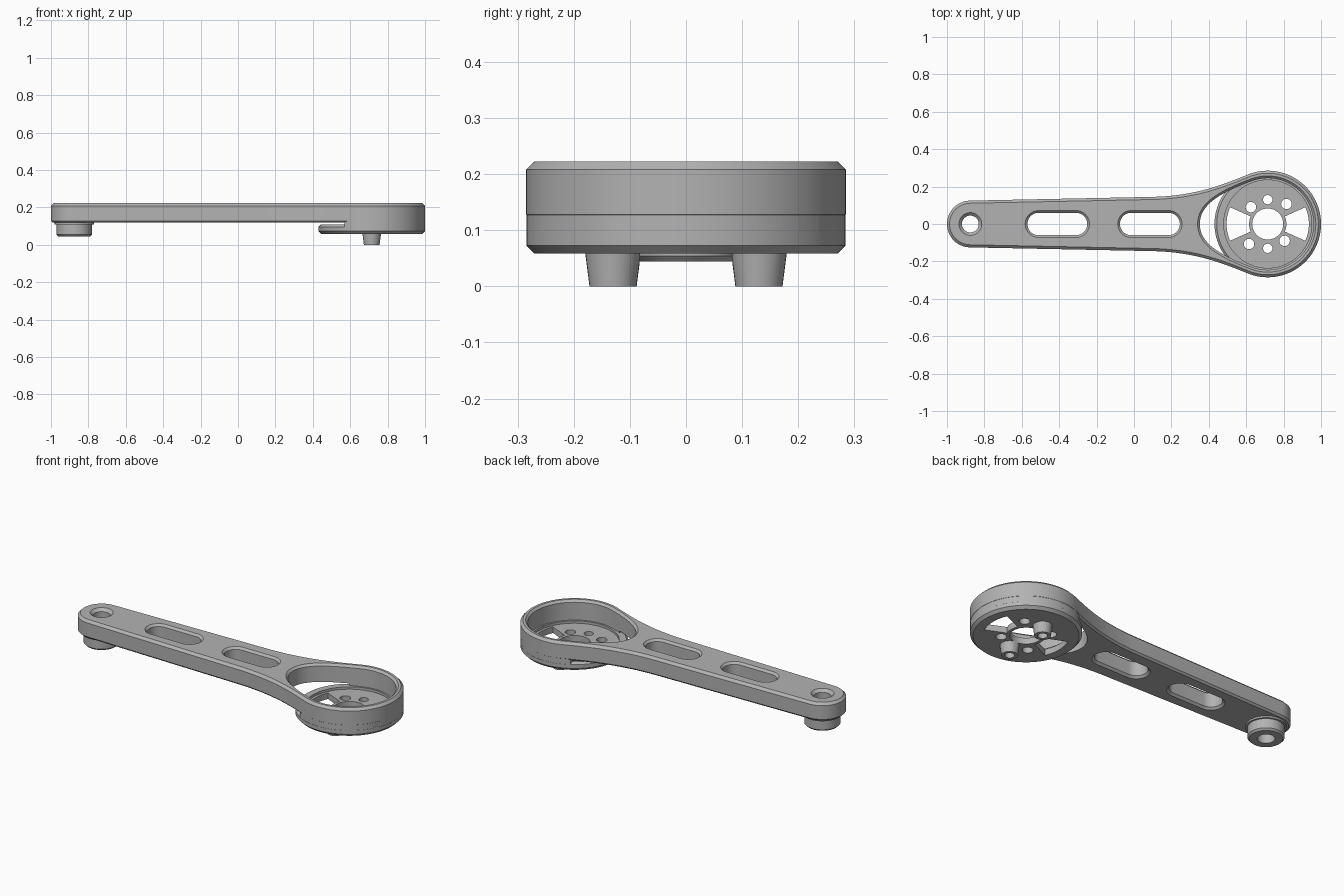
import bpy, bmesh, math
from mathutils import Vector
from mathutils.geometry import interpolate_bezier

if "Cube" in bpy.data.objects:
    bpy.data.objects.remove(bpy.data.objects["Cube"])

grey = bpy.data.materials.new("satin grey")
grey.use_nodes = True
colour = (0.45, 0.45, 0.45, 1)
grey.diffuse_color = colour
grey.node_tree.nodes["Principled BSDF"].inputs["Base Color"].default_value = colour

HUB, END = 0.715, -0.875
TOP, ARM_BOTTOM, HUB_BOTTOM = 0.222, 0.118, 0.058


def arc(cx, cy, r, a0, a1, n):
    return [Vector((cx + r * math.cos(math.radians(a0 + (a1 - a0) * i / n)),
                    cy + r * math.sin(math.radians(a0 + (a1 - a0) * i / n)))) for i in range(n + 1)]


def circle(cx, cy, r, n=64):
    return arc(cx, cy, r, 0, 360, n)[:-1]


def bezier(*pts, n=20):
    a, b, c, d = (Vector(p) for p in pts)
    return [p.xy for p in interpolate_bezier(a.to_3d(), b.to_3d(), c.to_3d(), d.to_3d(), n)]


def mirror_y(half):
    """Close a counter-clockwise upper half outline that starts and ends on the x axis."""
    return half + [Vector((p.x, -p.y)) for p in reversed(half[1:-1])]


def offset(outline, d):
    out = []
    for i, p in enumerate(outline):
        e1 = (p - outline[i - 1]).normalized()
        e2 = (outline[(i + 1) % len(outline)] - p).normalized()
        n1, n2 = Vector((e1.y, -e1.x)), Vector((e2.y, -e2.x))
        out.append(p + (n1 + n2) * d / (1 + n1.dot(n2)))
    return out


def loft(name, outline, levels):
    """Stack an outline at each (height, offset) level into a closed solid."""
    bm = bmesh.new()
    rings = [[bm.verts.new((p.x, p.y, z)) for p in offset(outline, d)] for z, d in levels]
    bm.faces.new(rings[0][::-1])
    bm.faces.new(rings[-1])
    n = len(outline)
    for low, high in zip(rings, rings[1:]):
        for i in range(n):
            j = (i + 1) % n
            bm.faces.new((low[i], low[j], high[j], high[i]))
    mesh = bpy.data.meshes.new(name)
    bm.to_mesh(mesh)
    bm.free()
    mesh.materials.append(grey)
    obj = bpy.data.objects.new(name, mesh)
    bpy.context.collection.objects.link(obj)
    return obj


def combine(target, other, operation):
    mod = target.modifiers.new("combine", "BOOLEAN")
    mod.operation, mod.object, mod.solver = operation, other, "EXACT"
    bpy.context.view_layer.objects.active = target
    bpy.ops.object.modifier_apply(modifier=mod.name)
    bpy.data.objects.remove(other)


# Arm with rounded end, flaring into the hub ring
flare = bezier((0.1, 0.145), (0.32, 0.15), (0.46, 0.204), (0.608, 0.264))
half = arc(HUB, 0, 0.285, 0, 112, 48)[:-1] + flare[::-1] + arc(END, 0, 0.125, 91, 180, 24)
half[0].y = half[-1].y = 0
body = loft("lever_arm", mirror_y(half),
            [(ARM_BOTTOM, -0.01), (ARM_BOTTOM + 0.01, 0), (TOP - 0.014, 0), (TOP, -0.014)])

# Hub wall below the arm, open on the arm side
wall = loft("hub_wall", circle(HUB, 0, 0.2842, 96), [(0.085, 0), (0.15, 0)])
gap = [Vector(p) for p in ((0.3, -0.4), (0.57, -0.4), (0.57, 0.4), (0.3, 0.4))]
combine(wall, loft("gap_cutter", gap, [(0, 0), (0.3, 0)]), "DIFFERENCE")

# Hub base, end boss and the two locating pegs
base = loft("hub_base", circle(HUB, 0, 0.2846, 96),
            [(HUB_BOTTOM, -0.015), (HUB_BOTTOM + 0.015, 0), (0.095, 0), (0.107, -0.012)])
boss = loft("end_boss", circle(END, 0, 0.095),
            [(0.044, -0.01), (0.054, 0), (0.108, 0), (0.108, 0.01), (0.13, 0.01)])
solids = [wall, base, boss]
for side in (-1, 1):
    solids.append(loft("peg", circle(HUB, side * 0.13, 0.042, 32), [(0, 0), (0.07, 0.009)]))
for solid in solids:
    combine(body, solid, "UNION")

# Hub pocket through the arm, with chamfered rim, and the recessed floor
inner = bezier((0.631, 0.23), (0.43, 0.157), (0.352, 0.09), (0.352, 0))
pocket = mirror_y(arc(HUB, 0, 0.245, 0, 110, 44)[:-1] + inner)
cutters = [loft("pocket_cutter", pocket, [(0.107, 0), (TOP - 0.012, 0), (TOP + 0.01, 0.022)]),
           loft("floor_cutter", circle(HUB, 0, 0.235, 96), [(0.093, 0), (0.12, 0)])]

# Rounded slots, chamfered on both faces
for x in (-0.41, 0.085):
    slot = arc(x + 0.1, 0, 0.06, -90, 90, 20) + arc(x - 0.1, 0, 0.06, 90, 270, 20)
    cutters.append(loft("slot_cutter", slot, [(ARM_BOTTOM - 0.01, 0.022), (ARM_BOTTOM + 0.012, 0),
                                              (TOP - 0.012, 0), (TOP + 0.01, 0.022)]))

# End hole with countersunk top
cutters.append(loft("end_hole_cutter", circle(END, 0, 0.045),
                    [(0, 0), (TOP - 0.016, 0), (TOP + 0.01, 0.026)]))

# Floor holes: centre bore, four screw holes, peg bores
holes = [(0, 0, 0.083)]
for s in (-1, 1):
    holes += [(0, s * 0.13, 0.025), (s * 0.1, s * 0.107, 0.028), (s * 0.09, -s * 0.09, 0.028)]
for x, y, r in holes:
    cutters.append(loft("hole_cutter", circle(HUB + x, y, r, 40), [(-0.05, 0), (0.12, 0)]))

# Sector windows in the floor
for a in (0, 180):
    sector = arc(HUB, 0, 0.22, a - 24, a + 24, 16) + arc(HUB, 0, 0.1, a + 24, a - 24, 8)
    cutters.append(loft("window_cutter", sector, [(0, 0), (0.12, 0)]))

for cutter in cutters:
    combine(body, cutter, "DIFFERENCE")

# Smooth round walls, crisp chamfers
bpy.ops.object.select_all(action="DESELECT")
body.select_set(True)
bpy.context.view_layer.objects.active = body
bpy.ops.object.shade_smooth_by_angle(angle=math.radians(25))
